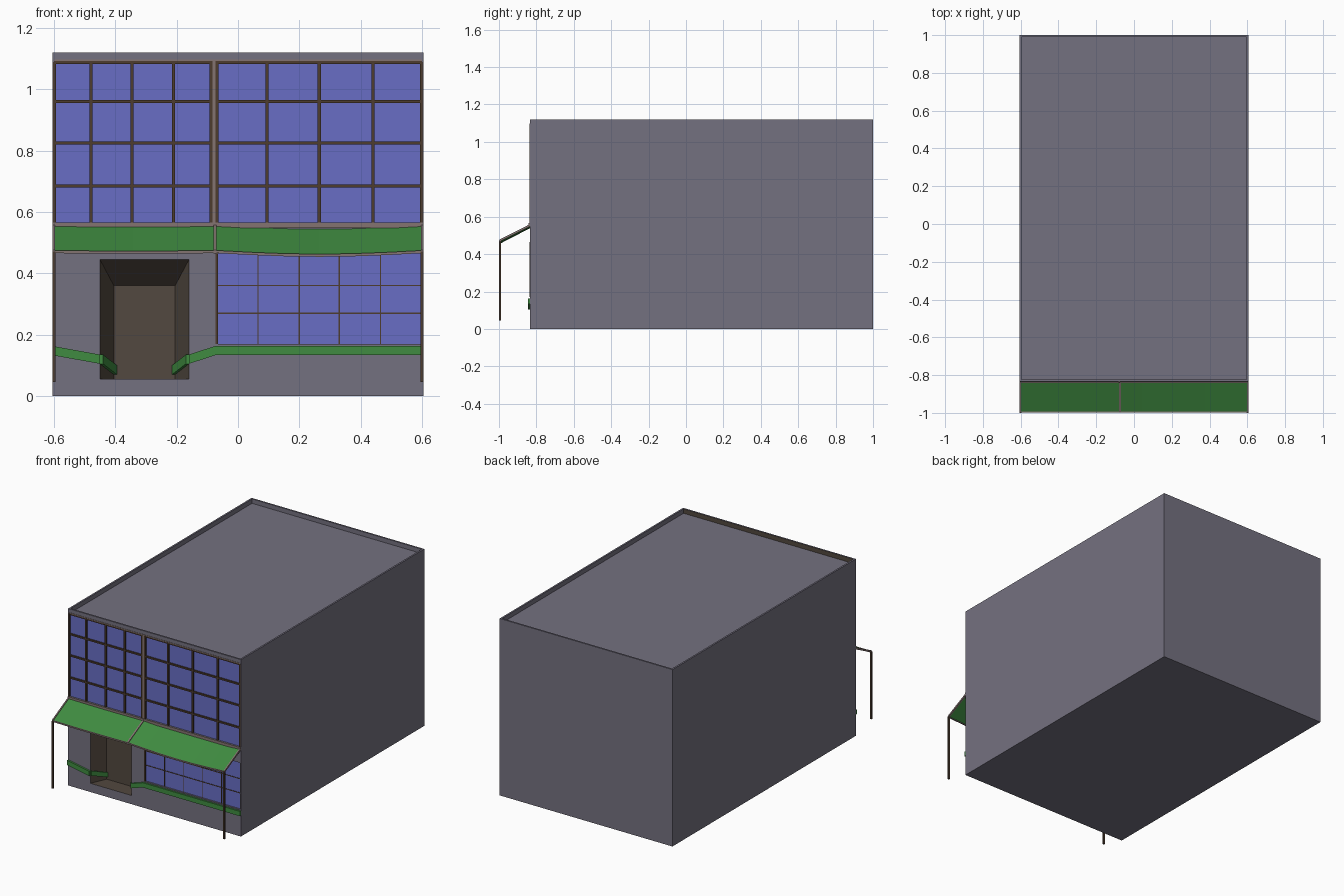
import bpy, bmesh, math
from mathutils import Vector

if "Cube" in bpy.data.objects:
    bpy.data.objects.remove(bpy.data.objects["Cube"])

def material(name, rgb):
    m = bpy.data.materials.new(name)
    m.diffuse_color = (*rgb, 1)
    m.use_nodes = True
    m.node_tree.nodes["Principled BSDF"].inputs["Base Color"].default_value = m.diffuse_color
    return m

WALL = material("grey wall", (0.175, 0.165, 0.215))
GLASS = material("blue glass", (0.14, 0.155, 0.56))
GREEN = material("green", (0.05, 0.26, 0.052))
FRAME = material("dark brown frame", (0.075, 0.045, 0.028))
DOOR = material("door brown", (0.085, 0.065, 0.05))
TRIM = material("pale brown trim", (0.23, 0.175, 0.165))

def make(name, bm, *mats):
    bmesh.ops.recalc_face_normals(bm, faces=bm.faces)
    me = bpy.data.meshes.new(name)
    bm.to_mesh(me)
    bm.free()
    ob = bpy.data.objects.new(name, me)
    for m in mats:
        me.materials.append(m)
    bpy.context.collection.objects.link(ob)
    return ob

def add_prism(bm, pts, off):
    """Solid made by sweeping a polygon along an offset."""
    a = [bm.verts.new(p) for p in pts]
    b = [bm.verts.new(Vector(p) + Vector(off)) for p in pts]
    bm.faces.new(a)
    bm.faces.new(b[::-1])
    n = len(a)
    for i in range(n):
        bm.faces.new((a[i], a[(i + 1) % n], b[(i + 1) % n], b[i]))

def add_box(bm, x0, x1, y0, y1, z0, z1):
    add_prism(bm, [(x0, y0, z0), (x1, y0, z0), (x1, y1, z0), (x0, y1, z0)], (0, 0, z1 - z0))

def box(name, mat, *b):
    bm = bmesh.new()
    add_box(bm, *b)
    return make(name, bm, mat)

F = -0.835          # front wall plane
G = F + 0.008       # glass plane

# Building shell with a sunken roof behind a parapet
bm = bmesh.new()
add_box(bm, -0.605, 0.605, F, 1.0, 0, 1.12)
bm.normal_update()
bmesh.ops.recalc_face_normals(bm, faces=bm.faces)
roof = max(bm.faces, key=lambda f: f.calc_center_median().z)
bmesh.ops.inset_region(bm, faces=[roof], thickness=0.015)
low = bmesh.ops.extrude_face_region(bm, geom=[roof])["geom"]
bmesh.ops.translate(bm, verts=[v for v in low if isinstance(v, bmesh.types.BMVert)], vec=(0, 0, -0.028))
if roof.is_valid:
    bmesh.ops.delete(bm, geom=[roof], context='FACES_ONLY')
shell = make("building_shell", bm, WALL, GLASS, DOOR)

# Cutters: two window bands and the splayed doorway
cutters = [box("upper_window_cutter", WALL, -0.6, 0.6, F - 0.05, G, 0.565, 1.09),
           box("lower_window_cutter", WALL, -0.068, 0.6, F - 0.05, G, 0.17, 0.465)]
bm = bmesh.new()
k = 0.01
front = [(-0.45 - 0.0045, F - k, 0.055), (-0.16 + 0.0045, F - k, 0.055),
         (-0.16 + 0.0045, F - k, 0.4535), (-0.45 - 0.0045, F - k, 0.4535)]
back = [(-0.405, F + 0.1, 0.055), (-0.205, F + 0.1, 0.055),
        (-0.205, F + 0.1, 0.36), (-0.405, F + 0.1, 0.36)]
add_prism(bm, front, (0, 0.11, 0))
bm.verts.ensure_lookup_table()
for v, p in zip(bm.verts[4:], back):
    v.co = p
cutters.append(make("doorway_cutter", bm, WALL))
for c in cutters:
    mod = shell.modifiers.new("cut", 'BOOLEAN')
    mod.operation, mod.object, mod.solver = 'DIFFERENCE', c, 'EXACT'
bpy.context.view_layer.update()
me = bpy.data.meshes.new_from_object(shell.evaluated_get(bpy.context.evaluated_depsgraph_get()))
shell.modifiers.clear()
shell.data = me
for c in cutters:
    bpy.data.objects.remove(c)
me.materials.clear()
for m in (WALL, GLASS, DOOR):
    me.materials.append(m)
for p in me.polygons:
    c = p.center
    p.material_index = 0
    if p.normal.y < -0.9 and abs(c.y - G) < 0.002:
        p.material_index = 1
    elif -0.46 < c.x < -0.15 and 0.05 < c.z < 0.45 and F + 0.02 < c.y < F + 0.11:
        p.material_index = 2
    elif p.normal.y > 0.9 and c.y < 0 and c.z > 1.08:
        p.material_index = 2

# Upper window bars
bm = bmesh.new()
for x in (-0.598, -0.48, -0.345, -0.21, -0.088, -0.068, 0.095, 0.265, 0.44, 0.598):
    add_box(bm, x - 0.005, x + 0.005, F - 0.002, G + 0.002, 0.565, 1.09)
for z in (0.685, 0.825, 0.96, 1.088):
    add_box(bm, -0.6, 0.6, F - 0.001, G + 0.002, z - 0.005, z + 0.005)
make("upper_window_bars", bm, FRAME)
box("central_mullion", TRIM, -0.083, -0.073, F - 0.003, G + 0.002, 0.565, 1.095)

# Lower window bars
bm = bmesh.new()
for x in (0.065, 0.2, 0.33, 0.465):
    add_box(bm, x - 0.002, x + 0.002, G - 0.003, G + 0.002, 0.17, 0.465)
for z in (0.27, 0.36):
    add_box(bm, -0.068, 0.6, G - 0.003, G + 0.002, z - 0.002, z + 0.002)
add_box(bm, -0.074, -0.066, F - 0.002, G + 0.002, 0.17, 0.465)
make("lower_window_bars", bm, FRAME)

# Green belt that follows the wall into the doorway
bm = bmesh.new()
H = 0.03
runs = [[(-0.605, F, 0.133), (-0.45, F, 0.105), (-0.405, F + 0.1, 0.07)],
        [(-0.205, F + 0.1, 0.07), (-0.16, F, 0.105), (-0.075, F, 0.133), (0.605, F, 0.133)]]
for run in runs:
    for a, b in zip(run, run[1:]):
        inside = max(a[1], b[1]) > F
        off = ((0.01 if a[0] < -0.3 else -0.01), 0, 0) if inside else (0, -0.011, 0)
        add_prism(bm, [a, b, (b[0], b[1], b[2] + H), (a[0], a[1], a[2] + H)], off)
make("green_belt", bm, GREEN)

# Awning cloth: a flat left span and a sagging right span
def sag(x, x0, x1, d):
    return -d * math.sin(math.pi * (x - x0) / (x1 - x0))

cloth, rails = bmesh.new(), bmesh.new()
for x0, x1, d in ((-0.602, -0.08, 0.002), (-0.07, 0.602, 0.012)):
    xs = [x0 + (x1 - x0) * i / 6 for i in range(7)]
    for a, b in zip(xs, xs[1:]):
        sa, sb = sag(a, x0, x1, d), sag(b, x0, x1, d)
        add_prism(cloth, [(a, F, 0.556 + sa), (b, F, 0.556 + sb),
                          (b, -0.994, 0.474 + sb), (a, -0.994, 0.474 + sa)], (0, 0, -0.006))
        add_prism(rails, [(a, -0.99, 0.466 + sa), (b, -0.99, 0.466 + sb),
                          (b, -0.99, 0.475 + sb), (a, -0.99, 0.475 + sa)], (0, -0.008, 0))
make("awning_cloth", cloth, GREEN)
# Awning rails, sloping arms and wall strip
for x in (-0.605, -0.08, 0.597):
    w = 0.008 if abs(x) > 0.5 else 0.01
    add_prism(rails, [(x, F, 0.56), (x, -0.998, 0.477), (x, -0.998, 0.465), (x, F, 0.547)], (w, 0, 0))
add_box(rails, -0.605, 0.605, F - 0.006, F, 0.548, 0.566)
make("awning_rails", rails, TRIM)
box("top_window_trim", TRIM, -0.6, 0.6, F - 0.002, F + 0.002, 1.092, 1.097)

# Awning posts
for name, x in (("left_post", -0.6), ("right_post", 0.6)):
    box(name, FRAME, x - 0.005, x + 0.005, -1.0, -0.99, 0.045, 0.472)
